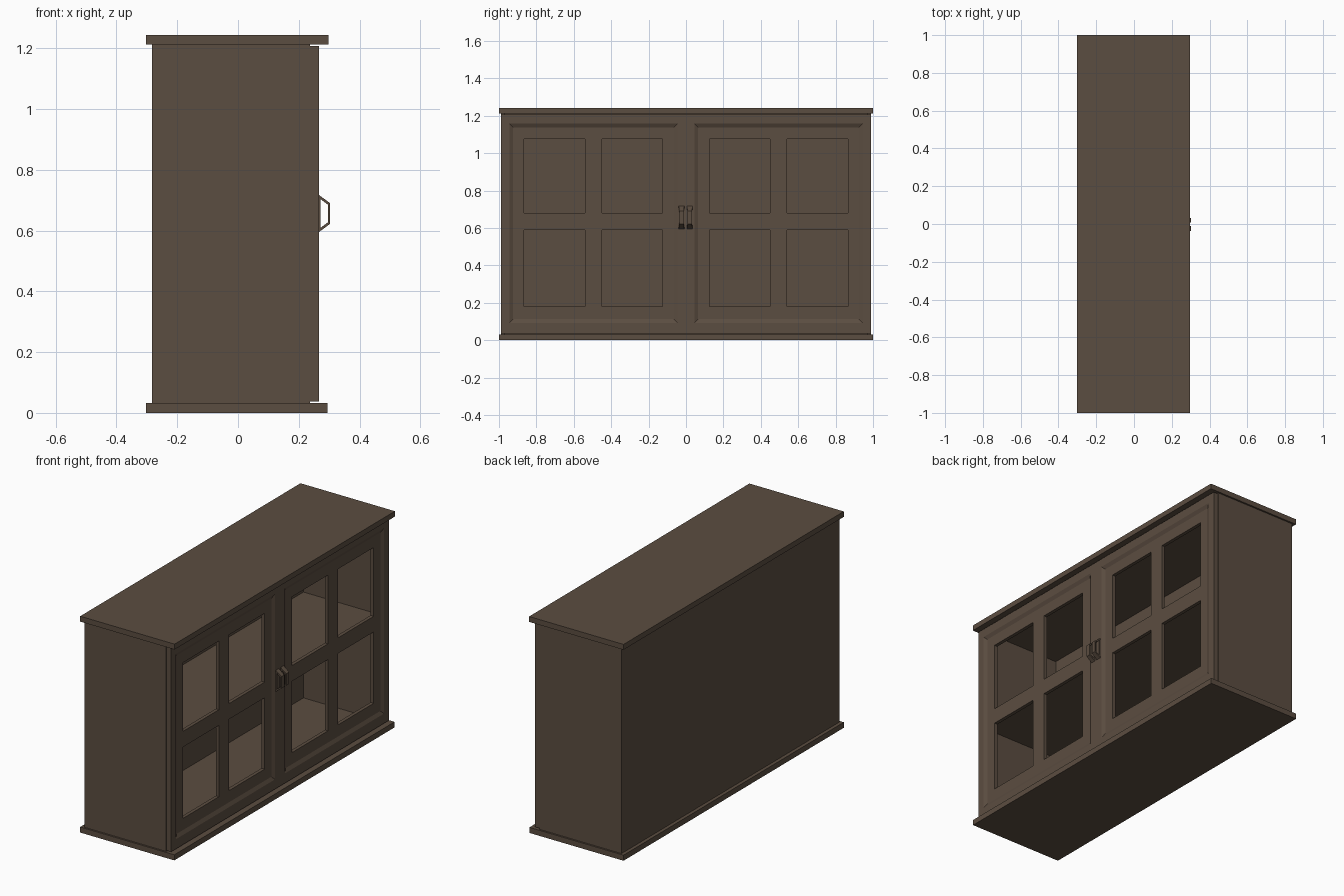
import bpy, bmesh

if "Cube" in bpy.data.objects:
    bpy.data.objects.remove(bpy.data.objects["Cube"])

wood = bpy.data.materials.new("dark_wood")
wood.diffuse_color = (0.105, 0.074, 0.052, 1)
wood.use_nodes = True
wood.node_tree.nodes["Principled BSDF"].inputs["Base Color"].default_value = wood.diffuse_color


def finish(name, bm):
    bmesh.ops.recalc_face_normals(bm, faces=bm.faces)
    mesh = bpy.data.meshes.new(name)
    bm.to_mesh(mesh)
    bm.free()
    ob = bpy.data.objects.new(name, mesh)
    mesh.materials.append(wood)
    bpy.context.collection.objects.link(ob)
    return ob


def box(name, x, y, z):
    bm = bmesh.new()
    bmesh.ops.create_cube(bm, size=1)
    for v in bm.verts:
        v.co = [r[0] if c < 0 else r[1] for c, r in zip(v.co, (x, y, z))]
    return finish(name, bm)


BACK, DOOR, FRONT = -0.283, 0.237, 0.267

# Carcass: top, base, back, shelf and sides
box("top_board", (-0.303, 0.297), (-1, 1), (1.212, 1.243))
box("base_board", (-0.303, 0.295), (-1, 1), (0, 0.032))
box("back_panel", (BACK, BACK + 0.02), (-0.97, 0.97), (0.032, 1.212))
box("shelf", (BACK + 0.02, DOOR - 0.005), (-0.97, 0.97), (0.61, 0.64))
for side, s in (("left", -1), ("right", 1)):
    box(side + "_side_panel", (BACK, DOOR), sorted((s * 0.97, s * 0.99)), (0.032, 1.212))


def door(name, s):
    """Door leaf: grid with four window openings, a sloped recess, then thickness."""
    ys = [0.001, 0.045, 0.065, 0.125, 0.45, 0.54, 0.865, 0.925, 0.945, 0.988]
    zs = [0.037, 0.093, 0.113, 0.18, 0.59, 0.68, 1.075, 1.138, 1.158, 1.207]
    n = len(ys)
    bm = bmesh.new()
    grid = [[bm.verts.new((FRONT - (0.01 if 1 < i < n - 2 and 1 < j < n - 2 else 0), s * y, z))
             for j, z in enumerate(zs)] for i, y in enumerate(ys)]
    for i in range(n - 1):
        for j in range(n - 1):
            if i in (3, 5) and j in (3, 5):
                continue
            a, b, c, d = grid[i][j], grid[i + 1][j], grid[i + 1][j + 1], grid[i][j + 1]
            if i in (1, n - 3) and j in (1, n - 3):
                # mitred recess corners
                tris = ((a, b, c), (a, c, d)) if i == j else ((a, b, d), (b, c, d))
                for t in tris:
                    bm.faces.new(t)
            else:
                bm.faces.new((a, b, c, d))
    front = bm.faces[:]
    ext = bmesh.ops.extrude_face_region(bm, geom=front, use_keep_orig=True)
    for v in ext["geom"]:
        if isinstance(v, bmesh.types.BMVert):
            v.co.x = DOOR
    return finish(name, bm)


def handle(name, yc):
    """Bent bar pull swept along a trapezoid path."""
    outer = [(FRONT - 0.002, 0.718), (0.303, 0.690), (0.303, 0.622), (FRONT - 0.002, 0.594)]
    inner = [(FRONT - 0.002, 0.708), (0.296, 0.685), (0.296, 0.627), (FRONT - 0.002, 0.604)]
    widths = [0.015, 0.012, 0.012, 0.015]
    bm = bmesh.new()
    rings = []
    for (ox, oz), (ix, iz), w in zip(outer, inner, widths):
        rings.append([bm.verts.new(p) for p in ((ox, yc - w, oz), (ox, yc + w, oz),
                                                (ix, yc + w, iz), (ix, yc - w, iz))])
    for r, q in zip(rings, rings[1:]):
        for k in range(4):
            m = (k + 1) % 4
            bm.faces.new((r[k], r[m], q[m], q[k]))
    bm.faces.new(rings[0])
    bm.faces.new(rings[-1])
    finish(name, bm)
    # thin mounting plate behind the pull
    box(name + "_plate", (FRONT - 0.002, FRONT + 0.005), (yc - 0.011, yc + 0.011), (0.602, 0.71))


# Doors and their pulls
for side, s in (("left", -1), ("right", 1)):
    door(side + "_door", s)
    handle(side + "_handle", -0.002 + s * 0.022)
